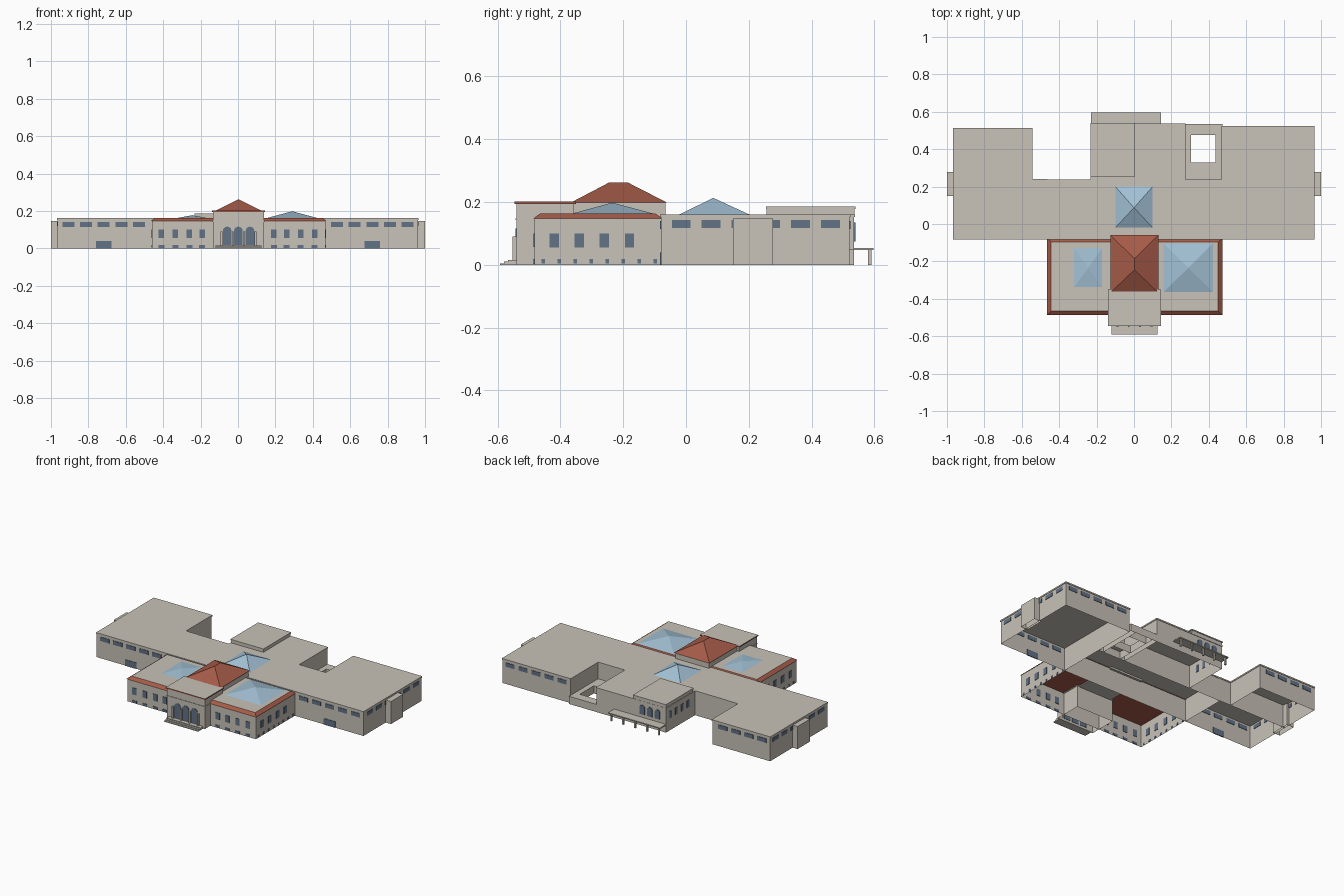
import bpy, bmesh, math
from mathutils import Vector

cube = bpy.data.objects.get("Cube")
if cube:
    bpy.data.objects.remove(cube, do_unlink=True)


def material(name, color):
    m = bpy.data.materials.new(name)
    m.use_nodes = True
    m.diffuse_color = (*color, 1)
    m.node_tree.nodes["Principled BSDF"].inputs["Base Color"].default_value = (*color, 1)
    return m


STONE = material("warm stone", (0.58, 0.54, 0.48))
TILE = material("red tile", (0.38, 0.105, 0.065))
GLASS = material("window blue", (0.12, 0.17, 0.24))
SKY = material("skylight blue", (0.36, 0.53, 0.66))


def finish(name, bm, *mats):
    bmesh.ops.recalc_face_normals(bm, faces=bm.faces)
    me = bpy.data.meshes.new(name)
    bm.to_mesh(me)
    bm.free()
    for m in mats:
        me.materials.append(m)
    ob = bpy.data.objects.new(name, me)
    bpy.context.collection.objects.link(ob)
    return ob


def add_frustum(bm, base, z0, top, z1, bottom=True):
    """Solid between two rectangles given as (x0, x1, y0, y1)."""
    rings = []
    for (x0, x1, y0, y1), z in ((base, z0), (top, z1)):
        rings.append([bm.verts.new((x, y, z)) for x, y in
                      ((x0, y0), (x1, y0), (x1, y1), (x0, y1))])
    lo, hi = rings
    faces = [bm.faces.new((lo[i], lo[(i + 1) % 4], hi[(i + 1) % 4], hi[i])) for i in range(4)]
    faces.append(bm.faces.new(hi))
    if bottom:
        bm.faces.new(lo[::-1])
    return faces


def boxes(name, items, mat, bottom=True):
    bm = bmesh.new()
    for x0, x1, y0, y1, z0, z1 in items:
        r = (x0, x1, y0, y1)
        add_frustum(bm, r, z0, r, z1, bottom)
    return finish(name, bm, mat)


def grow(r, d):
    return (r[0] - d, r[1] + d, r[2] - d, r[3] + d)


def block(name, r, height, cap=True):
    """Open-bottomed building volume with a thin projecting roof edge."""
    boxes(name + "_walls", [(*r, 0, height)], STONE, bottom=False)
    if cap:
        boxes(name + "_roof", [(*grow(r, 0.003), height - 0.006, height + 0.003)], STONE)


def hip(name, r, z0, top, z1, mat):
    bm = bmesh.new()
    add_frustum(bm, r, z0, top, z1)
    bmesh.ops.remove_doubles(bm, verts=bm.verts, dist=0.0005)
    return finish(name, bm, mat)


def windows(name, axis, wall, centers, width, z0, z1):
    """Thin plates on the wall at the given x or y coordinate."""
    t, h, items = 0.003, width / 2, []
    for c in centers:
        if axis == "y":
            items.append((c - h, c + h, wall - t, wall + t, z0, z1))
        else:
            items.append((wall - t, wall + t, c - h, c + h, z0, z1))
    boxes(name, items, GLASS)


def arches(name, y, centers, width, z0, z1):
    bm = bmesh.new()
    r = width / 2
    for c in centers:
        pts = [(c - r, z0), (c + r, z0)]
        pts += [(c + r * math.cos(math.pi * i / 8), z1 - r + r * math.sin(math.pi * i / 8))
                for i in range(9)]
        f = bm.faces.new([bm.verts.new((x, y - 0.003, z)) for x, z in pts])
        out = bmesh.ops.extrude_face_region(bm, geom=[f])
        bmesh.ops.translate(bm, vec=Vector((0, 0.006, 0)),
                            verts=[v for v in out["geom"] if isinstance(v, bmesh.types.BMVert)])
    finish(name, bm, GLASS)


# Wings and rear volumes
block("left_wing", (0.47, 0.962, -0.08, 0.52), 0.158)
block("right_wing", (-0.965, -0.465, -0.08, 0.238), 0.158)
block("right_wing_rear", (-0.965, -0.547, 0.238, 0.51), 0.158)
block("central_hall", (-0.465, 0.47, -0.08, 0.236), 0.158)
block("rear_hall", (-0.23, 0.272, 0.236, 0.535), 0.158)
boxes("rear_raised_roof", [(-0.23, 0.003, 0.257, 0.537, 0.16, 0.182),
                           (-0.233, 0.006, 0.254, 0.54, 0.178, 0.185)], STONE)

# Side entrance boxes, doors and wing windows
row = [0.53 + 0.094 * i for i in range(5)]
side_row = [-0.015 + 0.095 * i for i in range(6)]
for side, s in (("left", 1), ("right", -1)):
    x0, x1 = sorted((s * 0.95, s))
    boxes(side + "_entrance_box", [(x0, x1, 0.15, 0.277, 0, 0.147)], STONE, bottom=False)
    windows(side + "_wing_front_windows", "y", -0.08, [s * x for x in row], 0.064, 0.114, 0.14)
    windows(side + "_wing_door", "y", -0.08, [s * 0.718], 0.082, 0, 0.04)
    windows(side + "_wing_side_windows", "x", 0.962 if s > 0 else -0.965,
            side_row if s > 0 else side_row[:-1] + [0.455], 0.06, 0.118, 0.142)
windows("left_wing_rear_windows", "y", 0.52, row, 0.064, 0.114, 0.14)
windows("right_wing_rear_windows", "y", 0.51, [-x for x in row[1:]], 0.064, 0.114, 0.14)

# Low courtyard with an open well
boxes("courtyard", [(0.272, 0.305, 0.236, 0.535, 0, 0.05), (0.435, 0.472, 0.236, 0.535, 0, 0.05),
                    (0.305, 0.435, 0.236, 0.33, 0, 0.05), (0.305, 0.435, 0.475, 0.535, 0, 0.05)],
      STONE, bottom=False)

# Rear canopy on posts, rear hall windows
boxes("rear_canopy", [(-0.23, 0.145, 0.53, 0.597, 0.047, 0.054)], STONE)
boxes("canopy_posts", [(x - 0.005, x + 0.005, 0.58, 0.59, 0, 0.048)
                       for x in [-0.215 + 0.086 * i for i in range(5)]], STONE)
arches("rear_arched_windows", 0.537, (-0.17, -0.115, -0.06), 0.036, 0.075, 0.135)
windows("rear_hall_side_windows", "x", -0.23, (0.31, 0.37, 0.43, 0.49), 0.022, 0.08, 0.125)

# Front building with a tiled sloping rim around a flat roof
main = (-0.46, 0.467, -0.482, -0.08)
block("front_building", main, 0.148, cap=False)
bm = bmesh.new()
rim = grow(main, 0.005)
rim_faces = add_frustum(bm, rim, 0.147, grow(rim, -0.022), 0.163)
rim_faces[-1].material_index = 1
finish("front_building_roof", bm, TILE, STONE)
front_x = (0.192, 0.26, 0.335, 0.41)
bays = [s * x for s in (-1, 1) for x in front_x]
windows("front_windows", "y", main[2], bays, 0.03, 0.056, 0.1)
windows("front_basement_windows", "y", main[2], bays, 0.032, 0.003, 0.018)
for side, wall in (("left", main[1]), ("right", main[0])):
    windows(side + "_side_windows", "x", wall, (-0.42, -0.34, -0.26, -0.18), 0.03, 0.055, 0.1)
    windows(side + "_basement_windows", "x", wall,
            [-0.455 + 0.051 * i for i in range(8)], 0.011, 0.004, 0.018)

# Skylights
hip("central_skylight", (-0.1, 0.1, -0.02, 0.2), 0.161, (0, 0, 0.087, 0.087), 0.213, SKY)
hip("left_skylight", (0.155, 0.425, -0.367, -0.1), 0.162, (0.29, 0.29, -0.235, -0.235), 0.198, SKY)
hip("right_skylight", (-0.325, -0.165, -0.345, -0.12), 0.162, (-0.245, -0.245, -0.235, -0.235), 0.177, SKY)

# Central tower with hipped roof
boxes("tower_walls", [(-0.12, 0.123, -0.36, -0.065, 0.14, 0.2)], STONE)
hip("tower_roof", (-0.126, 0.13, -0.367, -0.06), 0.198, (0.002, 0.002, -0.245, -0.185), 0.262, TILE)

# Entrance portico: walls, string course and tile-edged flat roof
porch = (-0.134, 0.138, -0.54, -0.357)
boxes("portico_walls", [(*porch, 0, 0.196)], STONE, bottom=False)
boxes("portico_string_course", [(*grow(porch, 0.003), 0.142, 0.148)], STONE)
bm = bmesh.new()
edge = grow(porch, 0.006)
cap = add_frustum(bm, edge, 0.194, edge, 0.201)
cap[-1].material_index = 1
finish("portico_roof", bm, TILE, STONE)

# Entrance arches, columns and steps
arches("entrance_arches", porch[2], (-0.058, 0.002, 0.064), 0.046, 0.018, 0.116)
boxes("entrance_columns", [(x - 0.005, x + 0.005, -0.552, -0.538, 0.012, 0.09)
                           for x in (-0.088, -0.028, 0.033, 0.094)], STONE)
bm = bmesh.new()
for i in range(3):
    r = (-0.12, 0.126, -0.592 + 0.013 * i, -0.535)
    add_frustum(bm, r, 0.005 * i, r, 0.005 * (i + 1))
finish("entrance_steps", bm, STONE)
